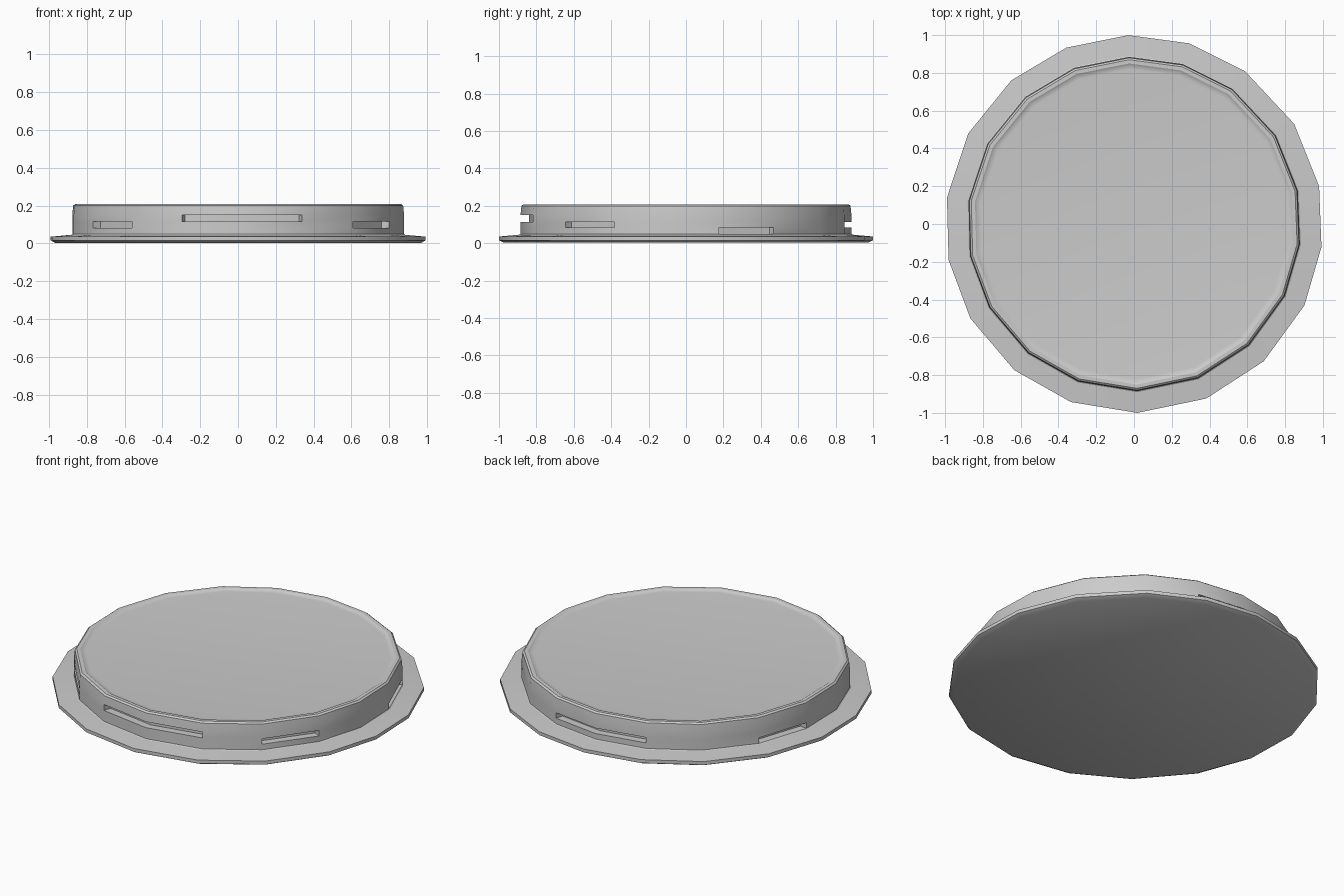
import bpy, bmesh
from math import radians, cos, sin

if "Cube" in bpy.data.objects:
    bpy.data.objects.remove(bpy.data.objects["Cube"])

# Corner angles of the 18-sided lid
ANGLES = [91.7, 111, 130.5, 151.4, 172, 191, 210, 230.7, 250.5, 271,
          292.5, 313.4, 334.5, 353, 371.5, 392, 414, 433]
N = len(ANGLES)

# Profile (radius, z) from underside, over flange and wall, to the recessed top
WALL = [0.05, 0.083, 0.115, 0.15]
PROFILE = ([(0.975, 0.003), (1.0, 0.016), (1.0, 0.036), (0.89, 0.046)]
           + [(0.885, z) for z in WALL]
           + [(0.88, 0.2), (0.87, 0.208), (0.85, 0.208),
              (0.84, 0.202), (0.82, 0.2)])
FIRST = 4  # index of first wall ring

bm = bmesh.new()
rings = [[bm.verts.new((r * cos(radians(a)), r * sin(radians(a)), z)) for a in ANGLES]
         for r, z in PROFILE]
faces = {}
for k in range(len(rings) - 1):
    for i in range(N):
        j = (i + 1) % N
        faces[k, i] = bm.faces.new((rings[k][i], rings[k][j],
                                    rings[k + 1][j], rings[k + 1][i]))
bm.faces.new(rings[0][::-1])
bm.faces.new(rings[-1])

# Locking slots: (wall band, side numbers)
SLOTS = [(2, (8, 9)), (1, (6,)), (1, (11,)), (1, (17, 0)), (0, (14,)), (0, (3,))]
for band, sides in SLOTS:
    region = [faces[FIRST + band, s] for s in sides]
    new = bmesh.ops.extrude_face_region(bm, geom=region)["geom"]
    bmesh.ops.delete(bm, geom=[f for f in region if f.is_valid], context='FACES_ONLY')
    for v in new:
        if isinstance(v, bmesh.types.BMVert):
            v.co.x *= 0.95
            v.co.y *= 0.95

bmesh.ops.recalc_face_normals(bm, faces=bm.faces[:])
mesh = bpy.data.meshes.new("lid")
bm.to_mesh(mesh)
bm.free()
lid = bpy.data.objects.new("lid", mesh)
bpy.context.collection.objects.link(lid)
bpy.context.view_layer.objects.active = lid
lid.select_set(True)
bpy.ops.object.shade_smooth_by_angle(angle=radians(30))
